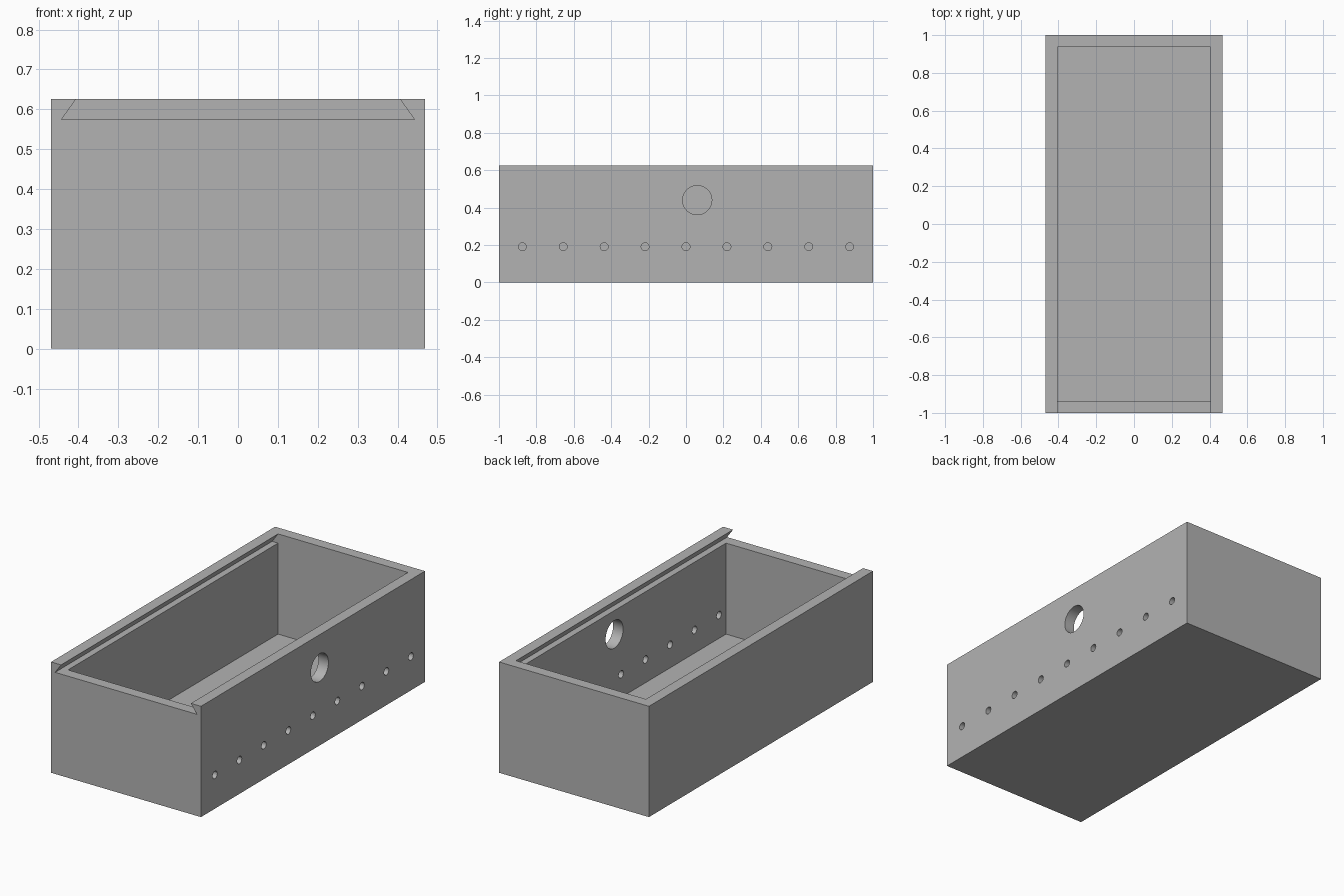
import bpy, bmesh, math
from mathutils import Matrix, Vector

if "Cube" in bpy.data.objects:
    bpy.data.objects.remove(bpy.data.objects["Cube"])

W, L, H = 0.4685, 1.0, 0.626      # half width, half length, height
WALL = 0.0625
IN_X, IN_Y = W - WALL, L - WALL   # inner half sizes
LEDGE = 0.574                     # height of the lid channel floor

grey = bpy.data.materials.new("plain grey")
grey.diffuse_color = (0.45, 0.45, 0.45, 1)
grey.use_nodes = True
grey.node_tree.nodes["Principled BSDF"].inputs["Base Color"].default_value = grey.diffuse_color


def finish(name, bm):
    bmesh.ops.recalc_face_normals(bm, faces=bm.faces)
    mesh = bpy.data.meshes.new(name)
    bm.to_mesh(mesh)
    bm.free()
    mesh.materials.append(grey)
    obj = bpy.data.objects.new(name, mesh)
    bpy.context.collection.objects.link(obj)
    return obj


def prism(name, profile, y0, y1):
    """Extrude an x-z profile along y."""
    bm = bmesh.new()
    face = bm.faces.new([bm.verts.new((x, y0, z)) for x, z in profile])
    ext = bmesh.ops.extrude_face_region(bm, geom=[face])
    moved = [v for v in ext["geom"] if isinstance(v, bmesh.types.BMVert)]
    bmesh.ops.translate(bm, verts=moved, vec=Vector((0, y1 - y0, 0)))
    return finish(name, bm)


def block(name, hx, y0, y1, z0, z1):
    return prism(name, [(-hx, z0), (hx, z0), (hx, z1), (-hx, z1)], y0, y1)


def hole(bm, y, z, r, sides):
    """Cylinder through the right wall, along x."""
    place = Matrix.Translation((W - WALL / 2, y, z)) @ Matrix.Rotation(math.pi / 2, 4, 'Y')
    bmesh.ops.create_cone(bm, cap_ends=True, segments=sides, radius1=r, radius2=r,
                          depth=WALL * 2, matrix=place)


# Solid box body
box = block("box_body", W, -L, L, 0, H)

# Dovetail lid channel, open at the front, continued past the top
flare, rise = 0.443, H - LEDGE
top = IN_X - (flare - IN_X)
channel = prism("channel_cutter", [(-flare, LEDGE), (flare, LEDGE),
                                   (top, H + rise), (-top, H + rise)], -L - 0.1, IN_Y)

# Inner compartment
cavity = block("cavity_cutter", IN_X, -IN_Y, IN_Y, 0.06, LEDGE + 0.01)

# One large port and a row of nine small holes in the right wall
bm = bmesh.new()
hole(bm, 0.06, 0.44, 0.078, 48)
for i in range(9):
    hole(bm, -0.875 + i * 0.21875, 0.191, 0.021, 24)
holes = finish("hole_cutter", bm)

# Cut everything out of the body
bpy.context.view_layer.objects.active = box
for cutter in (channel, cavity, holes):
    mod = box.modifiers.new(cutter.name, 'BOOLEAN')
    mod.operation, mod.solver, mod.object = 'DIFFERENCE', 'EXACT', cutter
    bpy.ops.object.modifier_apply(modifier=mod.name)
    bpy.data.objects.remove(cutter)

# Smooth hole walls, sharp box edges
box.select_set(True)
bpy.ops.object.shade_smooth_by_angle(angle=math.radians(30))
